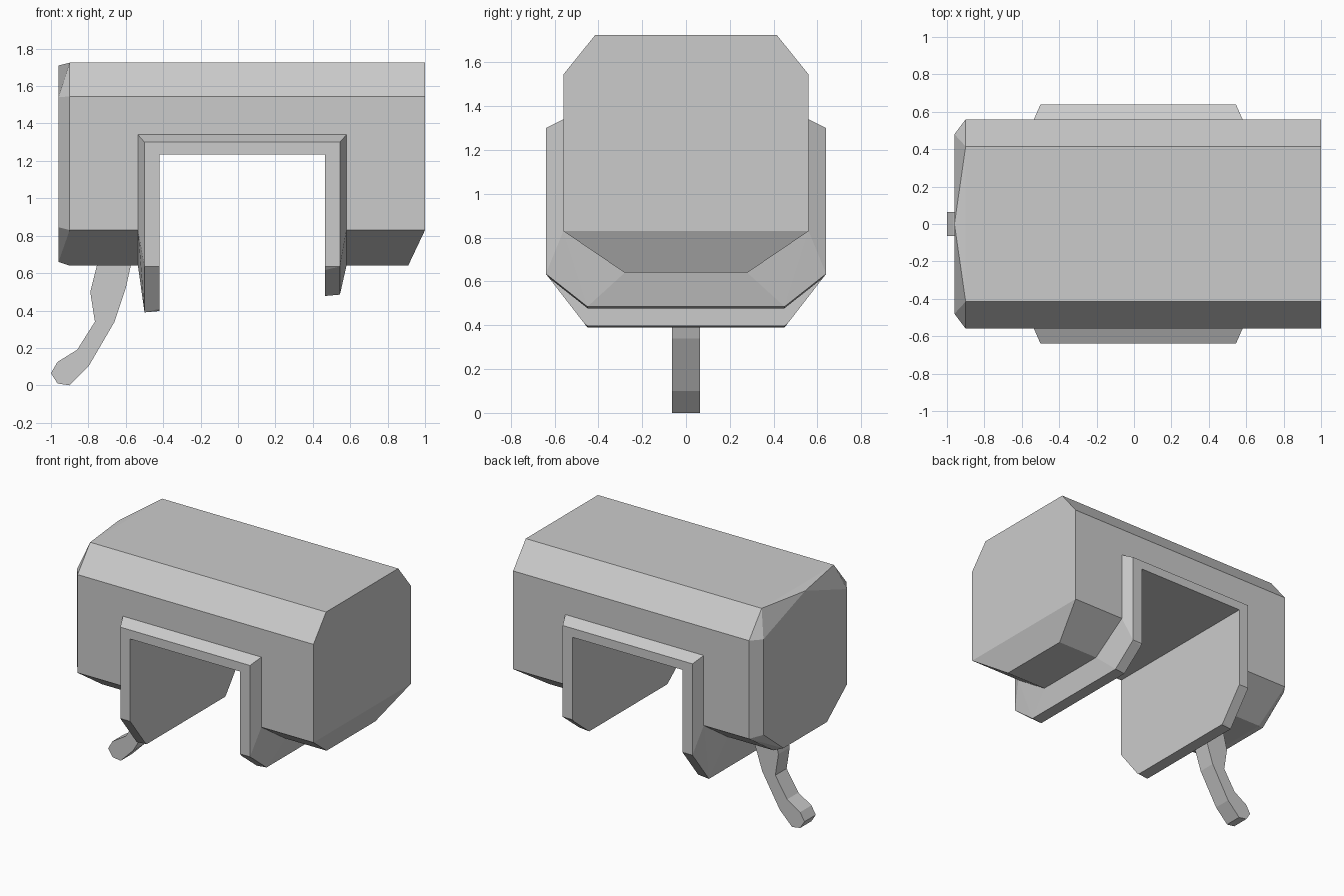
import bpy, bmesh

default = bpy.data.objects.get("Cube")
if default:
    bpy.data.objects.remove(default, do_unlink=True)

GREY = (0.6, 0.6, 0.6, 1)
grey = bpy.data.materials.new("plain grey")
grey.use_nodes = True
grey.diffuse_color = GREY
grey.node_tree.nodes["Principled BSDF"].inputs["Base Color"].default_value = GREY


def add_object(name, bm):
    bmesh.ops.recalc_face_normals(bm, faces=bm.faces)
    mesh = bpy.data.meshes.new(name)
    bm.to_mesh(mesh)
    bm.free()
    mesh.materials.append(grey)
    obj = bpy.data.objects.new(name, mesh)
    bpy.context.collection.objects.link(obj)
    return obj


def hull(name, sections):
    """Convex solid from (x, [(y, z), ...]) sections, mirrored across y."""
    bm = bmesh.new()
    for x, points in sections:
        for y, z in points:
            for side in {y, -y}:
                bm.verts.new((x, side, z))
    result = bmesh.ops.convex_hull(bm, input=bm.verts)
    loose = {g for g in result["geom_interior"] + result["geom_unused"]
             if isinstance(g, bmesh.types.BMVert) and g.is_valid}
    bmesh.ops.delete(bm, geom=list(loose), context="VERTS")
    bmesh.ops.dissolve_limit(bm, angle_limit=0.01, verts=bm.verts, edges=bm.edges)
    return add_object(name, bm)


def cut_opening(obj, margin):
    """Cut the open bay through the part from front to back."""
    x0, x1, top = -0.42 - margin, 0.465 + margin, 1.235 + margin
    ends = [(1, 0), (1, top)]
    cutter = hull(obj.name + "_cutter", [(x0, ends), (x1, ends)])
    cutter.hide_render = True
    cutter.hide_viewport = True
    cutter.display_type = "WIRE"
    mod = obj.modifiers.new("opening", "BOOLEAN")
    mod.operation = "DIFFERENCE"
    mod.solver = "EXACT"
    mod.object = cutter


# Main body: chamfered block, tapered underside, faceted left end
side = [(0.56, 0.83), (0.56, 1.545), (0.415, 1.725)]
keel = [(0.28, 0.64)]
body = hull("body", [
    (-0.96, [(0.48, 0.845), (0.48, 1.54), (0, 1.71), (0.25, 0.66)]),
    (-0.90, side + keel),
    (0.91, keel),
    (1.00, side),
])
cut_opening(body, 0.03)

# Arch frame: bevelled lining whose two legs drop below the body
outer = [(0.56, 1.34), (0.56, 0.83), (0.28, 0.64)]
inner = [(0.64, 1.30), (0.64, 0.635)]
frame = hull("arch_frame", [
    (-0.535, outer),
    (-0.50, inner + [(0.45, 0.39)]),
    (0.545, inner + [(0.45, 0.485)]),
    (0.58, outer),
])
cut_opening(frame, 0)

# Hooked tail: side profile extruded across its width
profile = [(-0.74, 0.70), (-0.79, 0.50), (-0.765, 0.34), (-0.86, 0.19),
           (-0.965, 0.125), (-1.0, 0.065), (-0.965, 0.01), (-0.90, 0.0),
           (-0.80, 0.10), (-0.66, 0.34), (-0.60, 0.52), (-0.56, 0.70)]
bm = bmesh.new()
face = bm.faces.new([bm.verts.new((x, -0.065, z)) for x, z in profile])
swept = bmesh.ops.extrude_face_region(bm, geom=[face])
bmesh.ops.translate(bm, vec=(0, 0.13, 0),
                    verts=[g for g in swept["geom"] if isinstance(g, bmesh.types.BMVert)])
add_object("hook_tail", bm)
